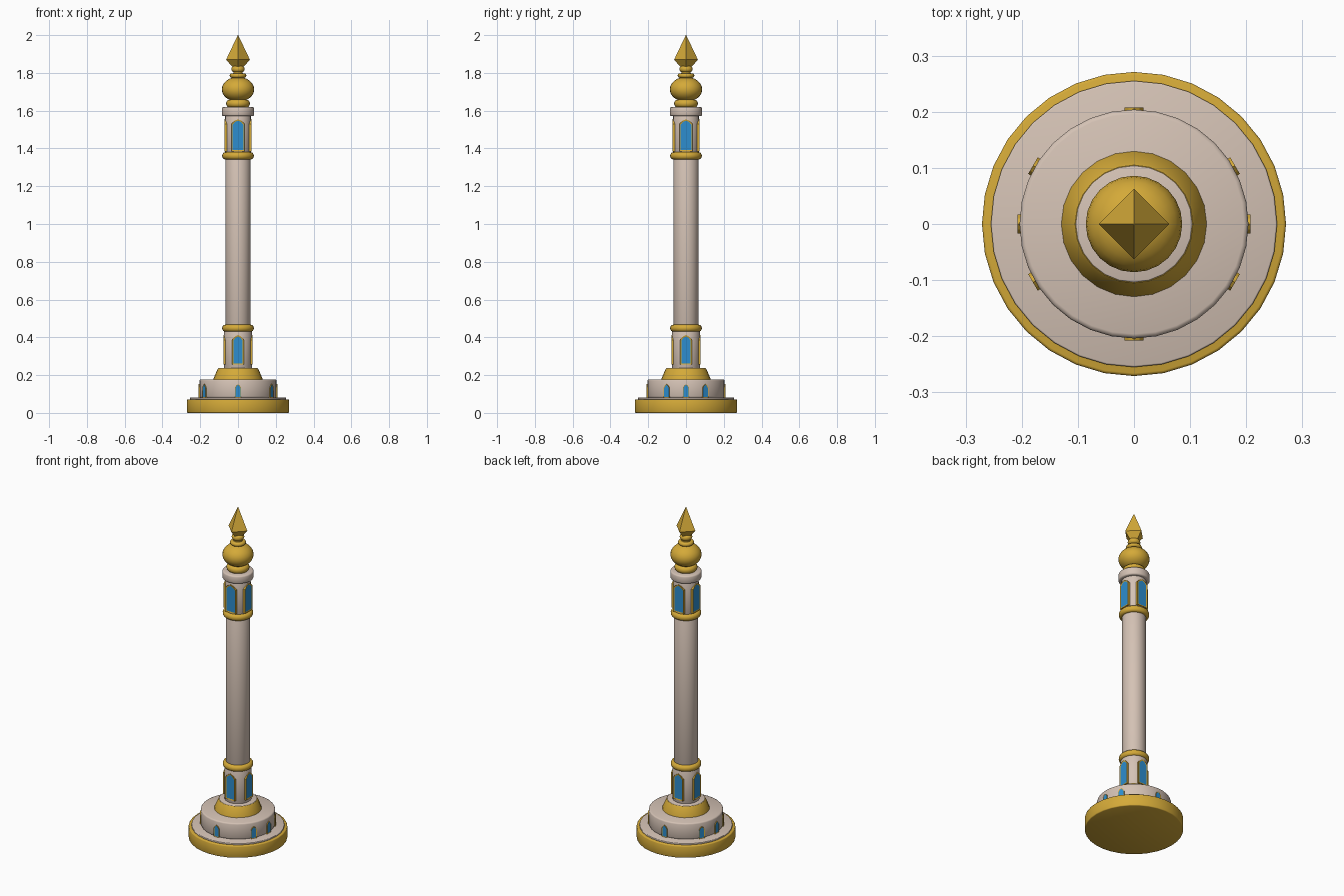
import bpy, bmesh, math
from mathutils import Matrix

if "Cube" in bpy.data.objects:
    bpy.data.objects.remove(bpy.data.objects["Cube"])

def mat(name, col):
    m = bpy.data.materials.new(name)
    m.diffuse_color = (*col, 1)
    m.use_nodes = True
    m.node_tree.nodes["Principled BSDF"].inputs["Base Color"].default_value = m.diffuse_color
    return m

GOLD = mat("gold", (0.66, 0.40, 0.04))
STONE = mat("pale_stone", (0.66, 0.54, 0.46))
BLUE = mat("blue_glass", (0.026, 0.27, 0.62))

def finish(bm, name, mats, angle=35):
    bmesh.ops.recalc_face_normals(bm, faces=bm.faces)
    me = bpy.data.meshes.new(name)
    bm.to_mesh(me)
    bm.free()
    ob = bpy.data.objects.new(name, me)
    bpy.context.collection.objects.link(ob)
    for m in mats:
        me.materials.append(m)
    if angle:
        bpy.ops.object.select_all(action='DESELECT')
        ob.select_set(True)
        bpy.context.view_layer.objects.active = ob
        bpy.ops.object.shade_smooth_by_angle(angle=math.radians(angle))
    return ob

def lathe(name, profile, m, sides=32, angle=35):
    """Revolve (radius, z) points around z, capped at both ends."""
    bm = bmesh.new()
    rings = [[bm.verts.new((r * math.cos(2 * math.pi * i / sides),
                            r * math.sin(2 * math.pi * i / sides), z))
              for i in range(sides)] for r, z in profile]
    for a, b in zip(rings, rings[1:]):
        for i in range(sides):
            j = (i + 1) % sides
            bm.faces.new((a[i], a[j], b[j], b[i]))
    bm.faces.new(rings[0][::-1])
    bm.faces.new(rings[-1])
    return finish(bm, name, [m], angle)

def drum(name, r, z0, z1, m, b=0.006, sides=32):
    """Cylinder with softened rims."""
    c = b * 0.3
    return lathe(name, [(r - b, z0), (r - c, z0 + c), (r, z0 + b),
                        (r, z1 - b), (r - c, z1 - c), (r - b, z1)], m, sides, 50)

def bead(name, r, z0, z1, m, bulge, sides=24, n=8):
    """Rounded ring or ball: half-ellipse profile of depth bulge."""
    zc, h = (z0 + z1) / 2, (z1 - z0) / 2
    pts = []
    for i in range(n + 1):
        t = -math.pi / 2 + math.pi * i / n
        pts.append((max(r - bulge + bulge * math.cos(t), 0.002), zc + h * math.sin(t)))
    return lathe(name, pts, m, sides, 60)

def window(name, w, z0, z1, shoulder, front, depth, frame, deg):
    """Pointed-arch gold frame with a slightly sunken blue pane."""
    mid = shoulder + (z1 - shoulder) * 0.6
    outline = [(-w, z0), (w, z0), (w, shoulder), (w * 0.6, mid),
               (0, z1), (-w * 0.6, mid), (-w, shoulder)]
    bm = bmesh.new()
    f = [bm.verts.new((x, -front, z)) for x, z in outline]
    k = [bm.verts.new((x, -front + depth, z)) for x, z in outline]
    pane = bm.faces.new(f)
    bm.faces.new(k[::-1])
    for i in range(len(f)):
        j = (i + 1) % len(f)
        bm.faces.new((f[j], f[i], k[i], k[j]))
    bm.normal_update()
    bmesh.ops.inset_region(bm, faces=[pane], thickness=frame, depth=-0.0015,
                           use_even_offset=True)
    pane.material_index = 1
    bm.transform(Matrix.Rotation(math.radians(deg), 4, 'Z'))
    finish(bm, name, [GOLD, BLUE], None)

# Stepped base
drum("base_plinth", 0.271, 0.0, 0.072, GOLD, 0.005)
drum("base_plate", 0.255, 0.07, 0.081, STONE, 0.003)
drum("base_drum", 0.204, 0.08, 0.178, STONE, 0.008)
lathe("base_collar", [(0.130, 0.176), (0.128, 0.186), (0.110, 0.228), (0.105, 0.235)], GOLD, 24)
drum("collar_top", 0.104, 0.23, 0.237, STONE, 0.002, 24)

# Small windows around the base drum
for n, a in enumerate((0, 60, 90, 120, 180, 240, 270, 300)):
    window(f"base_window_{n}", 0.017, 0.081, 0.152, 0.132, 0.208, 0.009, 0.003, a)

# Lower lantern, shaft and upper lantern
drum("lower_lantern", 0.074, 0.235, 0.432, STONE, 0.003, 24)
bead("lower_ring", 0.084, 0.43, 0.467, GOLD, 0.016)
drum("shaft", 0.066, 0.46, 1.345, STONE, 0.002, 24)
bead("upper_ring", 0.084, 1.342, 1.38, GOLD, 0.016)
drum("upper_lantern", 0.068, 1.375, 1.575, STONE, 0.003, 24)
drum("capital", 0.086, 1.571, 1.619, STONE, 0.008, 24)
for n in range(4):
    window(f"lower_window_{n}", 0.032, 0.255, 0.413, 0.385, 0.077, 0.0125, 0.007, 90 * n)
    window(f"upper_window_{n}", 0.035, 1.385, 1.555, 1.53, 0.072, 0.0135, 0.007, 90 * n)

# Finial
bead("finial_ring", 0.063, 1.617, 1.658, GOLD, 0.018)
bead("finial_ball", 0.086, 1.648, 1.778, GOLD, 0.084, 24, 12)
bead("neck_ring", 0.044, 1.774, 1.798, GOLD, 0.012, 20)
lathe("neck", [(0.030, 1.77), (0.024, 1.805), (0.024, 1.84)], GOLD, 20)
bead("upper_neck_ring", 0.035, 1.803, 1.837, GOLD, 0.016, 20)
lathe("spire", [(0.030, 1.832), (0.063, 1.87), (0.001, 2.0)], GOLD, 4, None)
